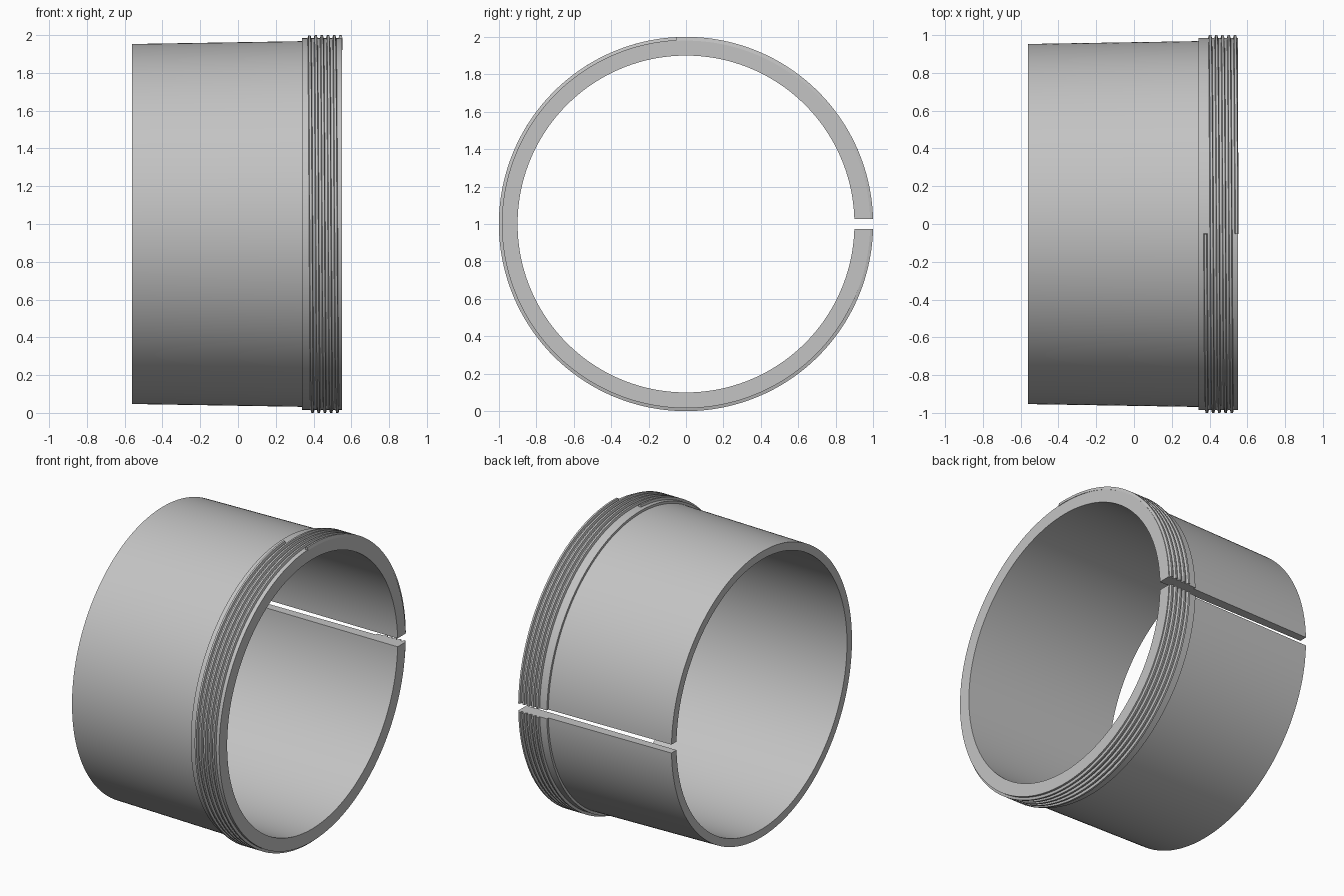
import bpy, bmesh
from math import asin, sin, cos, pi, radians, ceil

if "Cube" in bpy.data.objects:
    bpy.data.objects.remove(bpy.data.objects["Cube"], do_unlink=True)

HALF_GAP = 0.028        # half width of the lengthwise slit
PITCH = 0.033
STEPS = 200

steel = bpy.data.materials.new("plain_grey")
steel.use_nodes = True
GREY = (0.55, 0.55, 0.55, 1)
steel.diffuse_color = GREY
steel.node_tree.nodes["Principled BSDF"].inputs["Base Color"].default_value = GREY


def sweep(name, profile, start=0.0, end=2 * pi, shift=lambda a: 0.0):
    """Sweep a closed (x, radius) profile about the x axis, stopping flat at the slit."""
    bm = bmesh.new()
    count = max(2, ceil(STEPS * (end - start) / (2 * pi)))
    rings = []
    for i in range(count + 1):
        ring = []
        for x, r in profile:
            edge = asin(HALF_GAP / r)
            low, high = max(start, edge), min(end, 2 * pi - edge)
            a = low + (high - low) * i / count
            ring.append(bm.verts.new((x + shift(a), r * cos(a), 1 + r * sin(a))))
        rings.append(ring)
    n = len(profile)
    for p, q in zip(rings, rings[1:]):
        for j in range(n):
            k = (j + 1) % n
            bm.faces.new((p[j], p[k], q[k], q[j]))
    bm.faces.new(rings[0][::-1])
    bm.faces.new(rings[-1])
    bmesh.ops.recalc_face_normals(bm, faces=bm.faces)
    mesh = bpy.data.meshes.new(name)
    bm.to_mesh(mesh)
    bm.free()
    mesh.materials.append(steel)
    obj = bpy.data.objects.new(name, mesh)
    bpy.context.collection.objects.link(obj)
    bpy.ops.object.select_all(action="DESELECT")
    obj.select_set(True)
    bpy.context.view_layer.objects.active = obj
    bpy.ops.object.shade_smooth_by_angle(angle=radians(25))
    return obj


# Tapered sleeve with a raised collar that carries the thread
sweep("split_sleeve", [(-0.56, 0.9), (-0.56, 0.953), (0.34, 0.968),
                       (0.34, 0.984), (0.55, 0.984), (0.55, 0.9)])

# Helical thread: one ridge per turn, broken by the slit, running top to top
ridge = [(-0.011, 0.98), (-0.006, 1.0), (0.006, 1.0), (0.011, 0.98)]
TURNS = 5
TOP = radians(93)
for t in range(TURNS + 1):
    first = TOP if t == 0 else 0.0
    last = TOP if t == TURNS else 2 * pi
    sweep(f"thread_turn_{t + 1}", ridge, first, last,
          lambda a, t=t: 0.378 + PITCH * (t + (a - TOP) / (2 * pi)))
